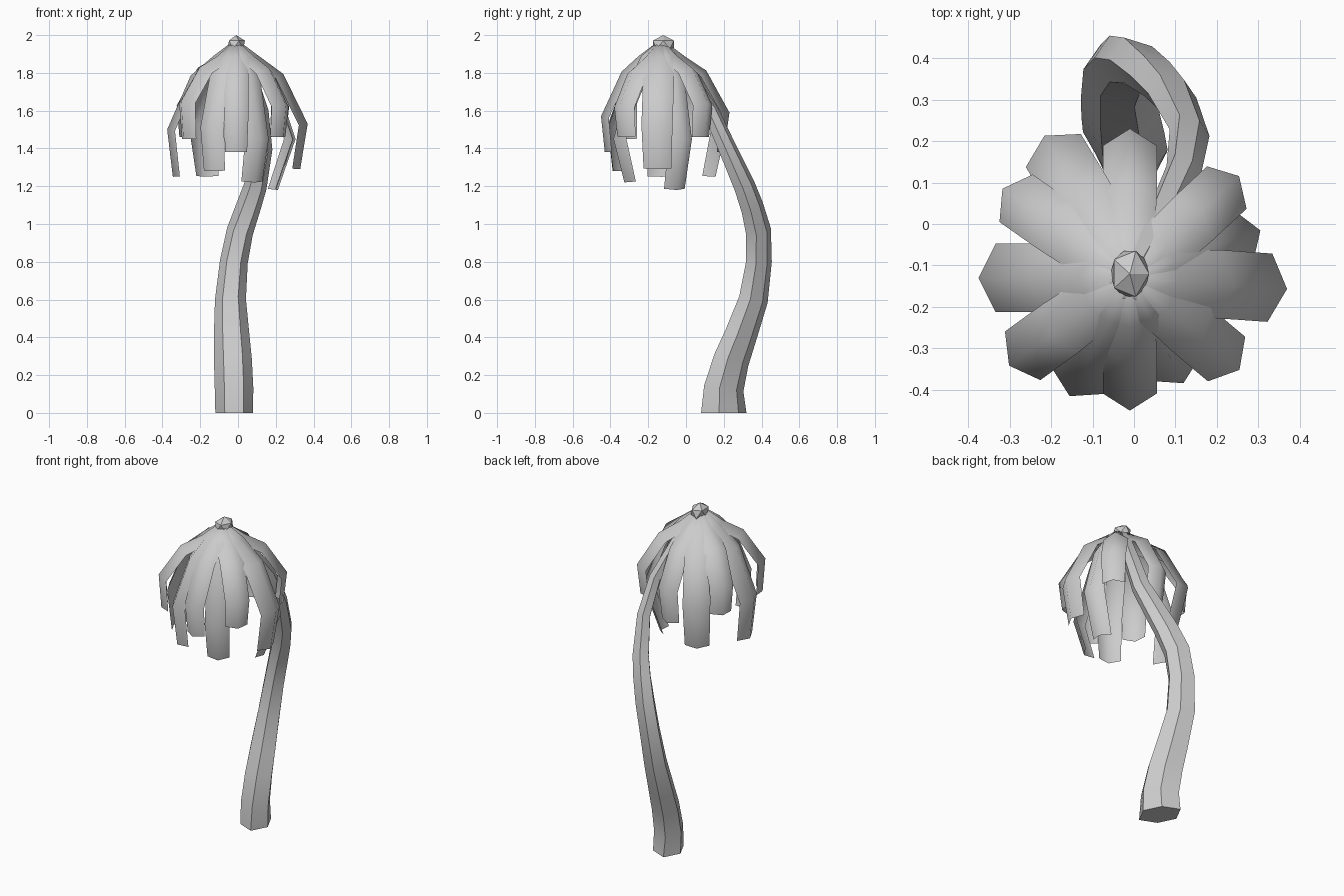
import bpy, bmesh, math
from mathutils import Vector

if "Cube" in bpy.data.objects:
    bpy.data.objects.remove(bpy.data.objects["Cube"])

CROWN = Vector((-0.01, -0.13, 0))


def make_object(name, bm, angle):
    mesh = bpy.data.meshes.new(name)
    bm.to_mesh(mesh)
    bm.free()
    ob = bpy.data.objects.new(name, mesh)
    bpy.context.collection.objects.link(ob)
    bpy.ops.object.select_all(action='DESELECT')
    ob.select_set(True)
    bpy.context.view_layer.objects.active = ob
    bpy.ops.object.shade_smooth_by_angle(angle=math.radians(angle))
    return ob


def bridge(bm, rings, closed):
    for a, b in zip(rings, rings[1:]):
        n = len(a)
        for i in range(n if closed else n - 1):
            j = (i + 1) % n
            bm.faces.new((a[i], a[j], b[j], b[i]))


# Trunk: slightly skewed six-sided tube along a bent path (x, y, z, half width, half depth)
path = [(-.02, .20, 0, .10, .12), (-.021, .20, .13, .102, .105), (-.027, .24, .28, .10, .095),
        (-.034, .29, .41, .094, .086), (-.04, .357, .6, .082, .077), (-.022, .386, .8, .074, .068),
        (.01, .384, .96, .07, .067), (.055, .35, 1.09, .065, .061), (.092, .31, 1.2, .06, .057),
        (.134, .22, 1.4, .048, .048), (.12, .13, 1.6, .042, .042),
        (.06, 0, 1.8, .036, .036), (-.01, -.125, 1.95, .03, .03)]
half = [(1, -.21), (.5, .65), (-.5, 1)]
section = half + [(-x, -y) for x, y in half]
pts = [Vector(p[:3]) for p in path]
bm = bmesh.new()
rings = []
for k, p in enumerate(pts):
    t = pts[min(k + 1, len(pts) - 1)] - pts[max(k - 1, 0)]
    t = Vector((0, 0, 1)) if k == 0 else t.normalized()
    u = (Vector((1, 0, 0)) - t * t.x).normalized()
    v = t.cross(u)
    rings.append([bm.verts.new(p + u * x * path[k][3] + v * y * path[k][4]) for x, y in section])
bridge(bm, rings, True)
bm.faces.new(rings[0][::-1])
bm.faces.new(rings[-1])
make_object("trunk", bm, 35)

# Leaves: folded drooping strips (angle, reach, knee z, tip reach, tip z, width)
leaves = [(90, .36, 1.59, .33, 1.38, .13), (43, .36, 1.64, .34, 1.46, .14),
          (20, .335, 1.45, .235, 1.18, .13), (-4, .38, 1.53, .34, 1.29, .165),
          (-40, .345, 1.63, .325, 1.46, .14), (-63, .285, 1.45, .22, 1.22, .14),
          (-90, .32, 1.57, .30, 1.38, .13), (-117, .32, 1.52, .29, 1.28, .14),
          (-144, .36, 1.65, .345, 1.45, .145), (180, .365, 1.50, .335, 1.25, .165),
          (145, .375, 1.64, .36, 1.46, .14), (121, .40, 1.53, .33, 1.25, .155)]
for n, (deg, reach, kz, tip, tz, width) in enumerate(leaves):
    a = math.radians(deg)
    out = Vector((math.cos(a), math.sin(a), 0))
    side = Vector((-out.y, out.x, 0))
    prof = [(-.03, 1.93, .06), (.02, 1.965, .085), (.12, 1.89, .13),
            (reach * .66, 1.80 - (1.55 - kz) * .3, .14), (reach, kz, .14), (tip, tz, .125)]
    bm = bmesh.new()
    rings = []
    for k, (r, z, w) in enumerate(prof):
        p0, p1 = prof[max(k - 1, 0)], prof[min(k + 1, len(prof) - 1)]
        d = Vector((p1[0] - p0[0], p1[1] - p0[1])).normalized()
        depth = .3 * w
        half_w = w * width / .14 / 2
        ridge = CROWN + out * r + Vector((0, 0, z))
        edge = ridge + (out * d.y - Vector((0, 0, d.x))) * depth
        if k == len(prof) - 1:
            edge.z = tz + (edge.z - tz) * .5
        rings.append([bm.verts.new(c) for c in (edge - side * half_w, ridge, edge + side * half_w)])
    bridge(bm, rings, False)
    bmesh.ops.recalc_face_normals(bm, faces=bm.faces)
    if sum(f.normal.z * f.calc_area() for f in bm.faces) < 0:
        bmesh.ops.reverse_faces(bm, faces=bm.faces)
    make_object(f"leaf_{n + 1}", bm, 80)

# Crown knob where the leaves meet
bm = bmesh.new()
bmesh.ops.create_icosphere(bm, subdivisions=1, radius=.052)
bmesh.ops.scale(bm, verts=bm.verts, vec=(1, 1.25, 1))
bmesh.ops.translate(bm, verts=bm.verts, vec=CROWN + Vector((0, .01, 1.948)))
make_object("crown_knob", bm, 20)
